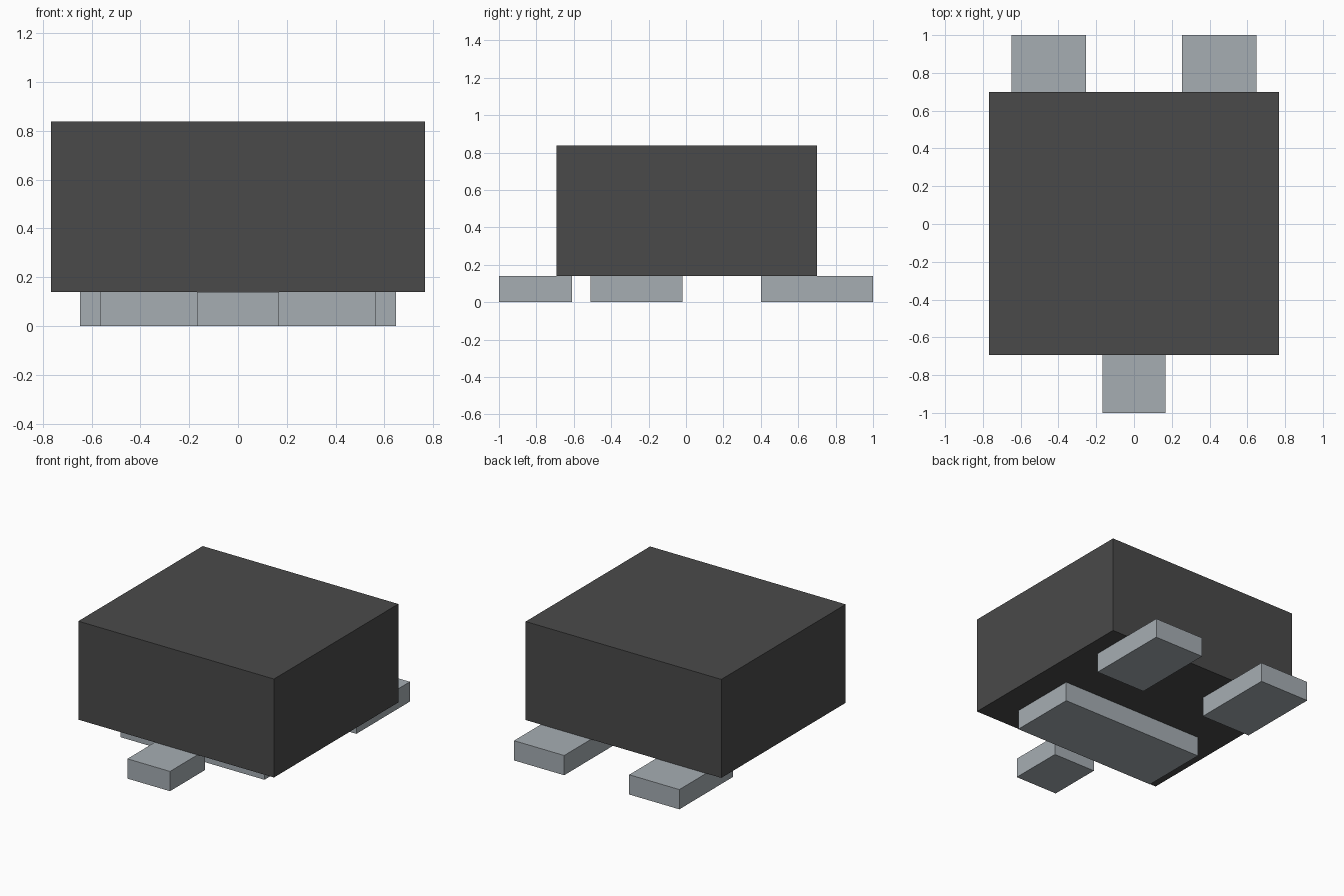
import bpy

cube = bpy.data.objects.get("Cube")
if cube:
    bpy.data.objects.remove(cube, do_unlink=True)


def make_material(name, rgb):
    mat = bpy.data.materials.new(name)
    mat.use_nodes = True
    color = (*rgb, 1.0)
    mat.diffuse_color = color
    for node in mat.node_tree.nodes:
        if node.type == "BSDF_PRINCIPLED":
            node.inputs["Base Color"].default_value = color
    return mat


def box(name, x, y, z, mat):
    """Box spanning the given (low, high) range on each axis."""
    bpy.ops.mesh.primitive_cube_add(size=1)
    obj = bpy.context.object
    obj.name = obj.data.name = name
    for v in obj.data.vertices:
        v.co = [low + (high - low) * (c + 0.5)
                for c, (low, high) in zip(v.co, (x, y, z))]
    obj.data.materials.append(mat)
    return obj


plastic = make_material("dark grey plastic", (0.068, 0.068, 0.068))
metal = make_material("pale grey metal", (0.38, 0.42, 0.45))

# Package body resting on the metal contacts
lead_top = 0.14
box("package_body", (-0.767, 0.767), (-0.693, 0.70), (lead_top, 0.838), plastic)

# Contacts under the body
lead_z = (0, lead_top)
box("front_lead", (-0.167, 0.167), (-1, -0.61), lead_z, metal)
box("center_pad", (-0.565, 0.565), (-0.51, -0.02), lead_z, metal)

# Mirrored pair of back leads
for side, sign in (("left", 1), ("right", -1)):
    xs = sorted((sign * 0.255, sign * 0.648))
    box(f"back_{side}_lead", xs, (0.40, 1), lead_z, metal)
